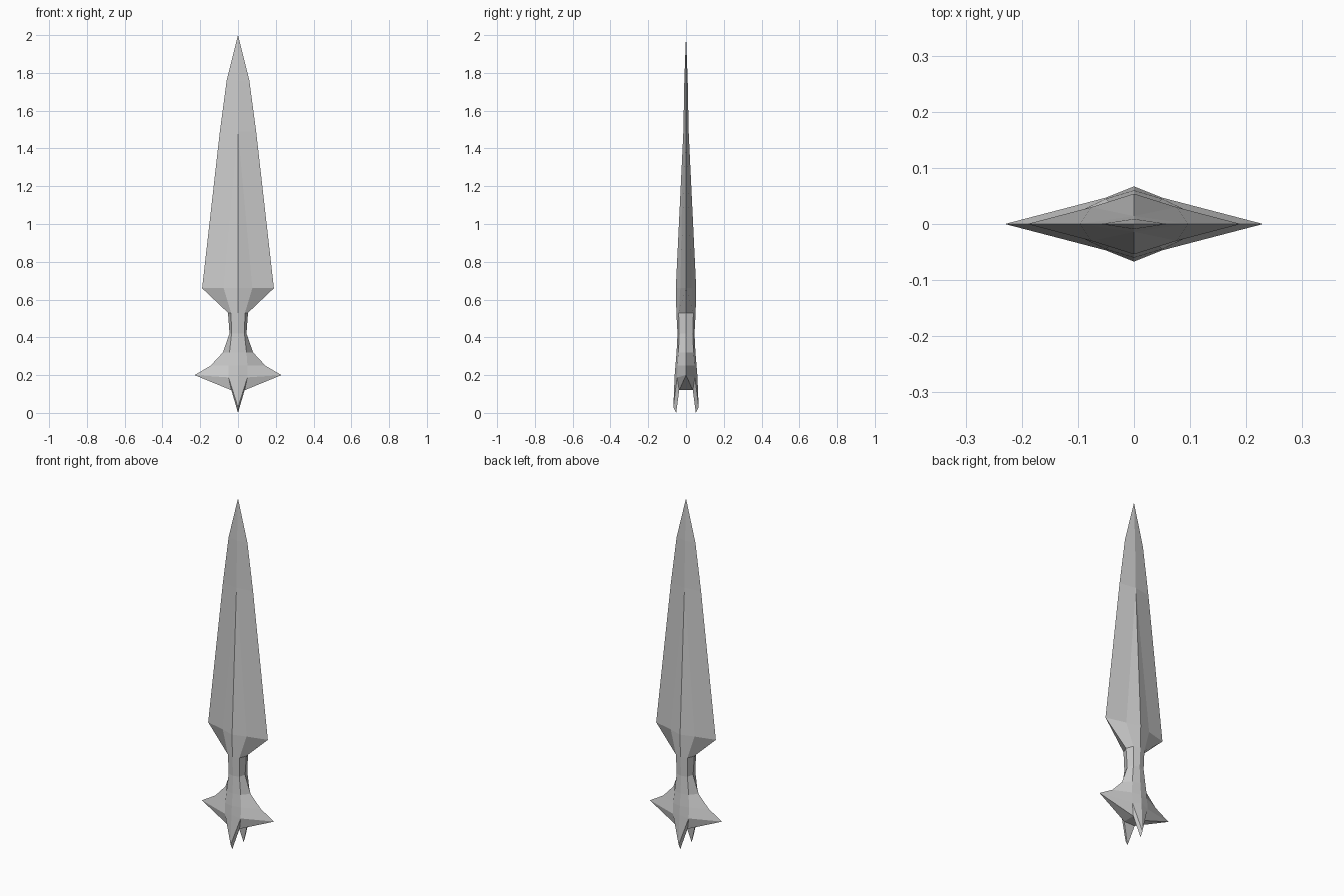
import bpy, bmesh

if "Cube" in bpy.data.objects:
    bpy.data.objects.remove(bpy.data.objects["Cube"])

# Cross-sections of one quarter: z, edge half-width, shoulder x, shoulder depth, ridge depth
SECTIONS = [
    (0.25, 0.145, 0.050, 0.045, 0.056),
    (0.32, 0.080, 0.045, 0.040, 0.050),
    (0.42, 0.045, 0.034, 0.036, 0.045),
    (0.53, 0.053, 0.037, 0.039, 0.051),
    (0.66, 0.190, 0.076, 0.030, 0.054),
    (1.49, 0.096, 0.000, 0.014, 0.014),
    (1.76, 0.060, 0.000, 0.009, 0.009),
    (2.00, 0.000, 0.000, 0.000, 0.000),
]

bm = bmesh.new()


def v(x, y, z):
    return bm.verts.new((x, y, z))


def face(*verts):
    bm.faces.new(verts)


# Wing section at the base of the spearhead, followed by the sections above
wing, shoulder, ridge = v(0.23, 0, 0.2), v(0.05, -0.047, 0.188), v(0, -0.06, 0.2)
rings = [(ridge, shoulder, wing)]
for z, w, m, n, d in SECTIONS:
    rings.append((v(0, -d, z), v(m, -n, z), v(w, 0, z)))

# Blade, neck and upper wing surfaces
for low, up in zip(rings, rings[1:]):
    for k in range(2):
        face(low[k], low[k + 1], up[k + 1], up[k])

# Downward prong, wing underside and base
lip, tip = v(0, -0.067, 0.03), v(0, -0.052, 0)
inner, inner_mid = v(0.035, -0.036, 0.12), v(0, -0.036, 0.12)
side_mid, centre = v(0.035, 0, 0.12), v(0, 0, 0.12)
face(lip, shoulder, ridge)
face(lip, tip, inner, shoulder)
face(tip, inner_mid, inner)
face(shoulder, inner, wing)
face(inner, side_mid, wing)
face(inner, inner_mid, centre, side_mid)

bmesh.ops.remove_doubles(bm, verts=bm.verts[:], dist=0.0001)
mesh = bpy.data.meshes.new("spearhead")
bm.to_mesh(mesh)
bm.free()

# Mirror the quarter to all four sides
obj = bpy.data.objects.new("spearhead", mesh)
bpy.context.collection.objects.link(obj)
mirror = obj.modifiers.new("mirror", 'MIRROR')
mirror.use_axis = (True, True, False)
mirror.merge_threshold = 0.0005
